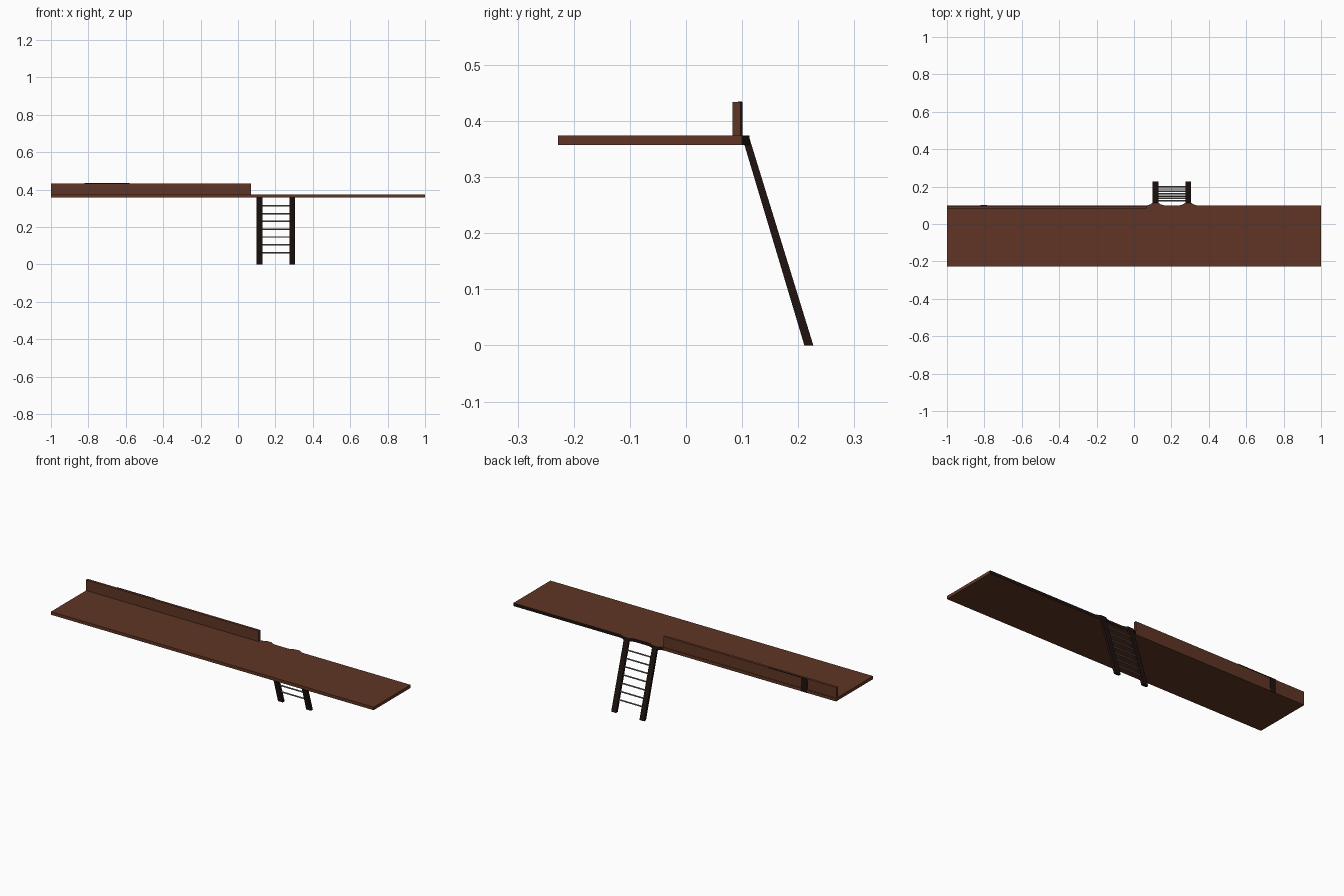
import bpy, bmesh, math
from mathutils import Vector

if "Cube" in bpy.data.objects:
    bpy.data.objects.remove(bpy.data.objects["Cube"])


def material(name, col):
    m = bpy.data.materials.new(name)
    m.diffuse_color = (*col, 1)
    m.use_nodes = True
    m.node_tree.nodes["Principled BSDF"].inputs["Base Color"].default_value = m.diffuse_color
    return m


BROWN = material("brown wood", (0.115, 0.036, 0.018))
DARK = material("dark wood", (0.014, 0.006, 0.005))
GREY = material("grey metal", (0.17, 0.18, 0.17))


def prism(name, pts, offset, mats):
    """Extrude a closed polygon of 3D points along an offset."""
    bm = bmesh.new()
    face = bm.faces.new([bm.verts.new(p) for p in pts])
    ext = bmesh.ops.extrude_face_region(bm, geom=[face])
    verts = [g for g in ext["geom"] if isinstance(g, bmesh.types.BMVert)]
    bmesh.ops.translate(bm, verts=verts, vec=Vector(offset))
    bmesh.ops.recalc_face_normals(bm, faces=bm.faces)
    me = bpy.data.meshes.new(name)
    bm.to_mesh(me)
    bm.free()
    for m in mats:
        me.materials.append(m)
    ob = bpy.data.objects.new(name, me)
    bpy.context.collection.objects.link(ob)
    return ob


def box(name, x, y, z, mats):
    pts = [(x[0], y[0], z[0]), (x[1], y[0], z[0]), (x[1], y[1], z[0]), (x[0], y[1], z[0])]
    return prism(name, pts, (0, 0, z[1] - z[0]), mats)


Z0, Z1, BACK = 0.357, 0.374, 0.10
WALL_END = 0.07
RAILS = (0.115, 0.29)

# platform: back outline bulges smoothly around each ladder rail
outline = [(-1, -0.228), (1, -0.228), (1, BACK)]
for c in reversed(RAILS):
    for dx, dy in ((0.045, 0), (0.03, 0.004), (0.016, 0.013),
                   (-0.016, 0.013), (-0.03, 0.004), (-0.045, 0)):
        outline.append((c + dx, BACK + dy))
outline += [(-1, BACK)]
platform = prism("platform", [(x, y, Z0) for x, y in outline], (0, 0, Z1 - Z0), [BROWN, DARK])
for f in platform.data.polygons:  # dark exposed back edge
    if f.center.y > 0.09 and abs(f.normal.z) < 0.5 and f.center.x > WALL_END:
        f.material_index = 1

# low wall with a dark batten on its back and a dark strip on its top
box("wall", (-1, WALL_END), (0.083, 0.097), (Z1, 0.434), [BROWN])
box("wall_batten", (-0.82, -0.785), (0.097, 0.101), (Z0, 0.434), [DARK])
box("wall_top_strip", (-0.82, -0.58), (0.093, 0.1), (0.432, 0.4345), [DARK])

# ladder rails
top = Z1 - 0.001
for i, c in enumerate(RAILS):
    side = [(0.0995, top), (0.112, top), (0.227, 0), (0.211, 0)]
    prism(f"ladder_rail_{i + 1}", [(c - 0.015, y, z) for y, z in side], (0.03, 0, 0), [DARK])

# ladder rungs
for i in range(7):
    z = 0.064 + i * 0.0415
    y = 0.219 - 0.113 * z / Z1
    ring = [(RAILS[0], y + 0.004 * math.cos(a), z + 0.004 * math.sin(a))
            for a in (k * math.tau / 8 for k in range(8))]
    prism(f"ladder_rung_{i + 1}", ring, (RAILS[1] - RAILS[0], 0, 0), [GREY])
